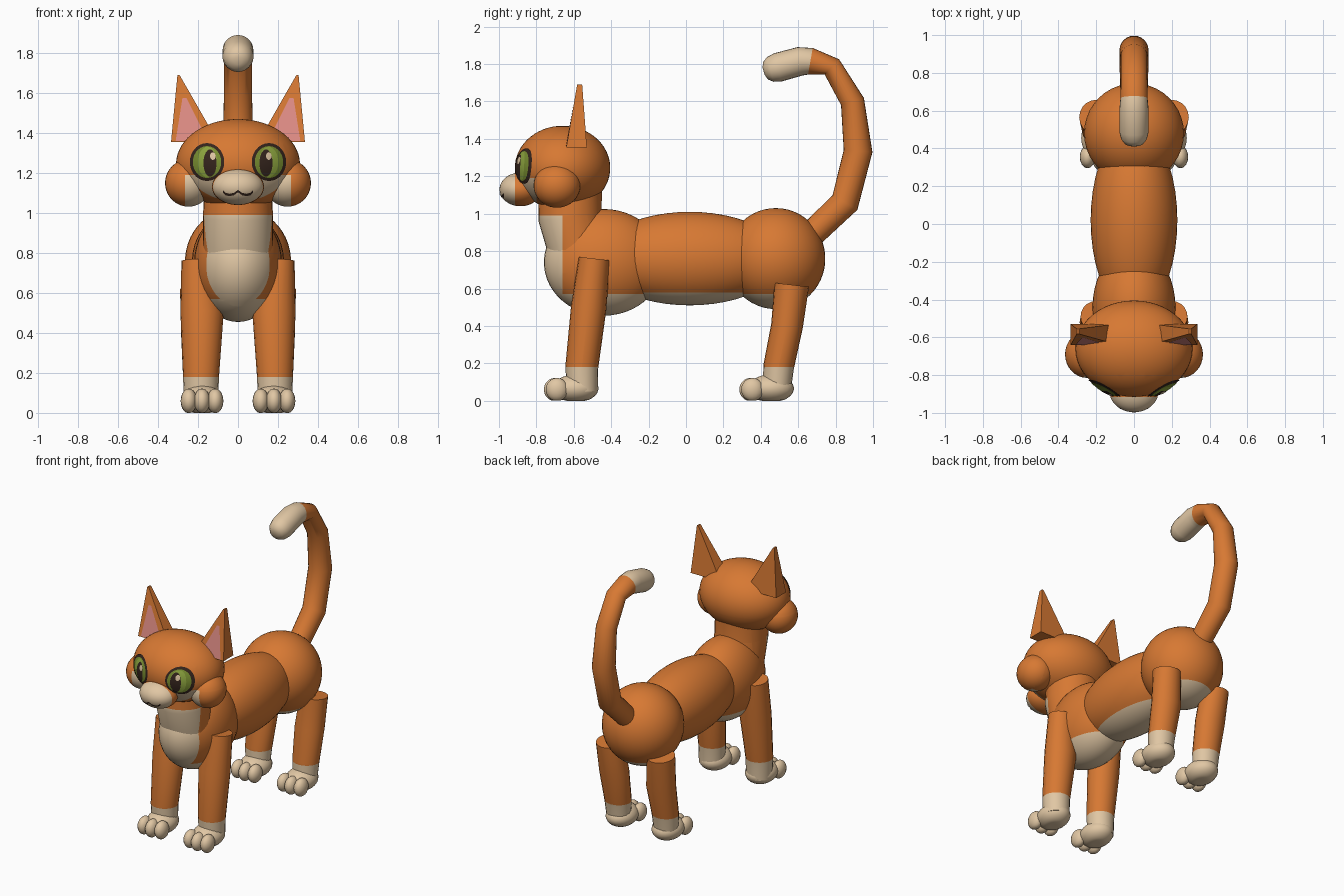
import bpy, bmesh, math
from mathutils import Vector, Matrix

if "Cube" in bpy.data.objects:
    bpy.data.objects.remove(bpy.data.objects["Cube"])

COLOURS = {"orange fur": (0.68, 0.19, 0.033), "cream fur": (0.75, 0.57, 0.37),
           "ear pink": (0.76, 0.27, 0.24), "eye green": (0.19, 0.27, 0.03),
           "light eye green": (0.27, 0.38, 0.05), "dark brown": (0.035, 0.018, 0.012)}
NAMES = list(COLOURS)
ORANGE, CREAM, PINK, GREEN, LIGHT, DARK = range(6)
MATS = []
for n in NAMES:
    m = bpy.data.materials.new(n)
    m.diffuse_color = (*COLOURS[n], 1)
    m.use_nodes = True
    m.node_tree.nodes["Principled BSDF"].inputs["Base Color"].default_value = m.diffuse_color
    MATS.append(m)


def finish(name, bm, rule=None, angle=45):
    """Turn a bmesh into an object; rule(face centre) gives the colour."""
    used = [rule(f.calc_center_median()) if rule else f.material_index for f in bm.faces]
    slots = sorted(set(used))
    for f, u in zip(bm.faces, used):
        f.material_index = slots.index(u)
        f.smooth = True
    me = bpy.data.meshes.new(name)
    bm.to_mesh(me)
    bm.free()
    for u in slots:
        me.materials.append(MATS[u])
    me.set_sharp_from_angle(angle=math.radians(angle))
    ob = bpy.data.objects.new(name, me)
    bpy.context.collection.objects.link(ob)
    return ob


def cut(bm, cuts):
    for axis, value in cuts:
        no = Vector([float(i == axis) for i in range(3)])
        bmesh.ops.bisect_plane(bm, geom=bm.verts[:] + bm.edges[:] + bm.faces[:],
                               plane_co=no * value, plane_no=no)


def ellipsoid(name, c, r, rule, cuts=(), seg=40, floor=False):
    bm = bmesh.new()
    bmesh.ops.create_uvsphere(bm, u_segments=seg, v_segments=seg * 5 // 8, radius=1,
                              matrix=Matrix.Translation(c) @ Matrix.Diagonal((*r, 1)))
    cut(bm, cuts)
    if floor:
        for v in bm.verts:
            v.co.z = max(v.co.z, 0)
    return finish(name, bm, rule)


def tube(name, rings, rule, seg=20, cuts=()):
    """Loft of ellipses; each ring is (x, y, z, radius in x, other radius)."""
    bm = bmesh.new()
    pts = [Vector(r[:3]) for r in rings]
    loops = []
    for i, r in enumerate(rings):
        t = pts[min(i + 1, len(pts) - 1)] - pts[max(i - 1, 0)]
        n = t.cross(Vector((1, 0, 0))).normalized()
        loops.append([bm.verts.new(pts[i] + Vector((r[3] * math.cos(a), 0, 0)) + n * r[4] * math.sin(a))
                      for a in (2 * math.pi * k / seg for k in range(seg))])
    for a, b in zip(loops, loops[1:]):
        for k in range(seg):
            j = (k + 1) % seg
            bm.faces.new((a[k], a[j], b[j], b[k]))
    bm.faces.new(loops[0])
    bm.faces.new(loops[-1])
    bmesh.ops.recalc_face_normals(bm, faces=bm.faces[:])
    cut(bm, cuts)
    return finish(name, bm, rule)


def orange(c):
    return ORANGE


def cream(c):
    return CREAM


def below(h):
    return lambda c: CREAM if c.z < h else ORANGE


# Body: three overlapping masses with a pale underside
ellipsoid("chest", (0, -0.44, 0.74), (0.22, 0.32, 0.285),
          lambda c: CREAM if c.y < -0.66 or c.z < 0.57 else ORANGE, [(1, -0.66), (2, 0.57)])
ellipsoid("belly", (0, 0.02, 0.76), (0.23, 0.5, 0.25), below(0.58), [(2, 0.58)])
ellipsoid("rump", (0, 0.48, 0.76), (0.265, 0.265, 0.27), below(0.57), [(2, 0.57)])
tube("neck", [(0, -0.56, 0.72, 0.17, 0.16), (0, -0.59, 0.85, 0.175, 0.16),
              (0, -0.62, 0.98, 0.175, 0.17), (0, -0.62, 1.12, 0.17, 0.17)],
     lambda c: CREAM if c.y < -0.66 and c.z < 0.99 else ORANGE, 32, [(1, -0.66), (2, 0.99)])

# Head and muzzle
HC, HR = Vector((0, -0.66, 1.245)), (0.31, 0.255, 0.225)
ellipsoid("head", HC, HR,
          lambda c: CREAM if c.z < 1.05 or (c.z < 1.19 and c.y < -0.8) else ORANGE,
          [(2, 1.05), (2, 1.19), (1, -0.8)], 48)
MC, MR = Vector((0, -0.885, 1.13)), (0.13, 0.112, 0.09)
ellipsoid("muzzle", MC, MR, lambda c: CREAM if c.y < -0.915 else ORANGE, [(1, -0.915)])


def on_surface(x, z, c, r, off):
    """Point on the front of an ellipsoid, lifted a little."""
    k = max(0, 1 - ((x - c.x) / r[0]) ** 2 - ((z - c.z) / r[2]) ** 2)
    return Vector((x, c.y - r[1] * math.sqrt(k) - off, z))


def disc(bm, x, z, rx, rz, off, colour):
    """Thin oval that follows the curve of the head."""
    seg, steps = 28, 5
    mid = bm.verts.new(on_surface(x, z, HC, HR, off))
    prev = None
    for s in range(1, steps + 1):
        ring = [bm.verts.new(on_surface(x + rx * s / steps * math.cos(a),
                                        z + rz * s / steps * math.sin(a), HC, HR, off))
                for a in (2 * math.pi * k / seg for k in range(seg))]
        for k in range(seg):
            j = (k + 1) % seg
            f = bm.faces.new((prev[k], ring[k], ring[j], prev[j]) if prev else (mid, ring[k], ring[j]))
            f.material_index = colour
        prev = ring


# Mouth: a thin curved line on the muzzle
tube_pts = [(-0.075, 1.108), (-0.062, 1.095), (-0.042, 1.09), (-0.02, 1.095), (0, 1.11),
            (0.02, 1.095), (0.042, 1.09), (0.062, 1.095), (0.075, 1.108)]
bm = bmesh.new()
rows = [[bm.verts.new(on_surface(x, z + d, MC, MR, 0.004)) for d in (-0.006, 0.006)] for x, z in tube_pts]
for a, b in zip(rows, rows[1:]):
    bm.faces.new((a[0], b[0], b[1], a[1]))
finish("mouth", bm, lambda c: DARK)

for s, side in ((-1, "left"), (1, "right")):
    # Cheek with pale inner front
    ellipsoid("cheek_" + side, (s * 0.248, -0.69, 1.15), (0.117, 0.125, 0.118),
              lambda c: CREAM if abs(c.x) < 0.265 and c.y < -0.7 and c.z < 1.19 else ORANGE,
              [(0, s * 0.265), (1, -0.7), (2, 1.19)], 32)

    # Eye: outline, iris, pupil and highlight
    bm = bmesh.new()
    disc(bm, s * 0.155, 1.255, 0.086, 0.095, 0.006, DARK)
    disc(bm, s * 0.155, 1.255, 0.071, 0.080, 0.009, GREEN)
    disc(bm, s * 0.153, 1.255, 0.048, 0.076, 0.012, LIGHT)
    disc(bm, s * 0.14, 1.25, 0.033, 0.068, 0.015, DARK)
    disc(bm, s * 0.14 + 0.014, 1.285, 0.014, 0.019, 0.018, CREAM)
    finish("eye_" + side, bm)

    # Ear: tapered wedge with an inset pink front
    bm = bmesh.new()
    lo = [bm.verts.new((s * x, y, 1.355)) for x, y in ((0.1, -0.635), (0.335, -0.64), (0.335, -0.53), (0.1, -0.53))]
    hi = [bm.verts.new((s * x, y, 1.69)) for x, y in ((0.292, -0.582), (0.303, -0.582), (0.303, -0.555), (0.292, -0.555))]
    front = bm.faces.new((lo[0], lo[1], hi[1], hi[0]))
    for k in (1, 2, 3):
        j = (k + 1) % 4
        bm.faces.new((lo[k], lo[j], hi[j], hi[k]))
    bm.faces.new(lo)
    bm.faces.new(hi)
    bmesh.ops.recalc_face_normals(bm, faces=bm.faces[:])
    # pink triangle, set just proud of the front face
    nrm = front.normal.copy()
    base = on = lo[0].co.copy()
    pts = []
    for x, z in ((0.15, 1.36), (0.312, 1.36), (0.278, 1.575), (0.258, 1.575)):
        y = base.y - (nrm.x * (s * x - base.x) + nrm.z * (z - base.z)) / nrm.y
        pts.append(bm.verts.new(Vector((s * x, y, z)) + nrm * 0.003))
    f = bm.faces.new(pts)
    f.material_index = PINK
    f.normal_update()
    if f.normal.y > 0:
        f.normal_flip()
    finish("ear_" + side, bm, None, 20)

    # Legs with pale socks
    tube("front_leg_" + side, [(s * 0.185, -0.555, 0.05, 0.085, 0.083), (s * 0.185, -0.557, 0.18, 0.09, 0.088),
                               (s * 0.18, -0.52, 0.5, 0.108, 0.095), (s * 0.2, -0.49, 0.76, 0.083, 0.083)],
         below(0.18), 20, [(2, 0.18)])
    tube("hind_leg_" + side, [(s * 0.185, 0.485, 0.05, 0.08, 0.075), (s * 0.185, 0.495, 0.18, 0.09, 0.082),
                              (s * 0.183, 0.54, 0.4, 0.102, 0.085), (s * 0.2, 0.565, 0.62, 0.09, 0.093)],
         below(0.18), 20, [(2, 0.18)])

    # Paws with three toes
    for y, kind in ((-0.59, "front"), (0.455, "hind")):
        ellipsoid(f"{kind}_paw_{side}", (s * 0.18, y, 0.066), (0.1, 0.122, 0.075), cream, (), 24, True)
        for i, dx in enumerate((-0.066, 0, 0.066)):
            ellipsoid(f"{kind}_toe_{side}_{i + 1}", (s * 0.18 + dx, y - 0.1 - (0.01 if dx == 0 else 0), 0.06),
                      (0.041, 0.06, 0.062), cream, (), 16, True)

# Tail: bent tube with a pale rounded tip
path = [(0.64, 0.86, 0.07), (0.85, 1.06, 0.077), (0.92, 1.335, 0.077), (0.89, 1.6, 0.064),
        (0.78, 1.785, 0.056), (0.665, 1.815, 0.072), (0.61, 1.815, 0.077), (0.49, 1.782, 0.078),
        (0.45, 1.771, 0.068), (0.425, 1.764, 0.048), (0.415, 1.761, 0.02)]
tube("tail", [(0, y, z, max(r, 0.07) if y > 0.6 else r, r) for y, z, r in path],
     lambda c: CREAM if c.z > 1.65 and c.y < 0.67 else ORANGE, 24)
